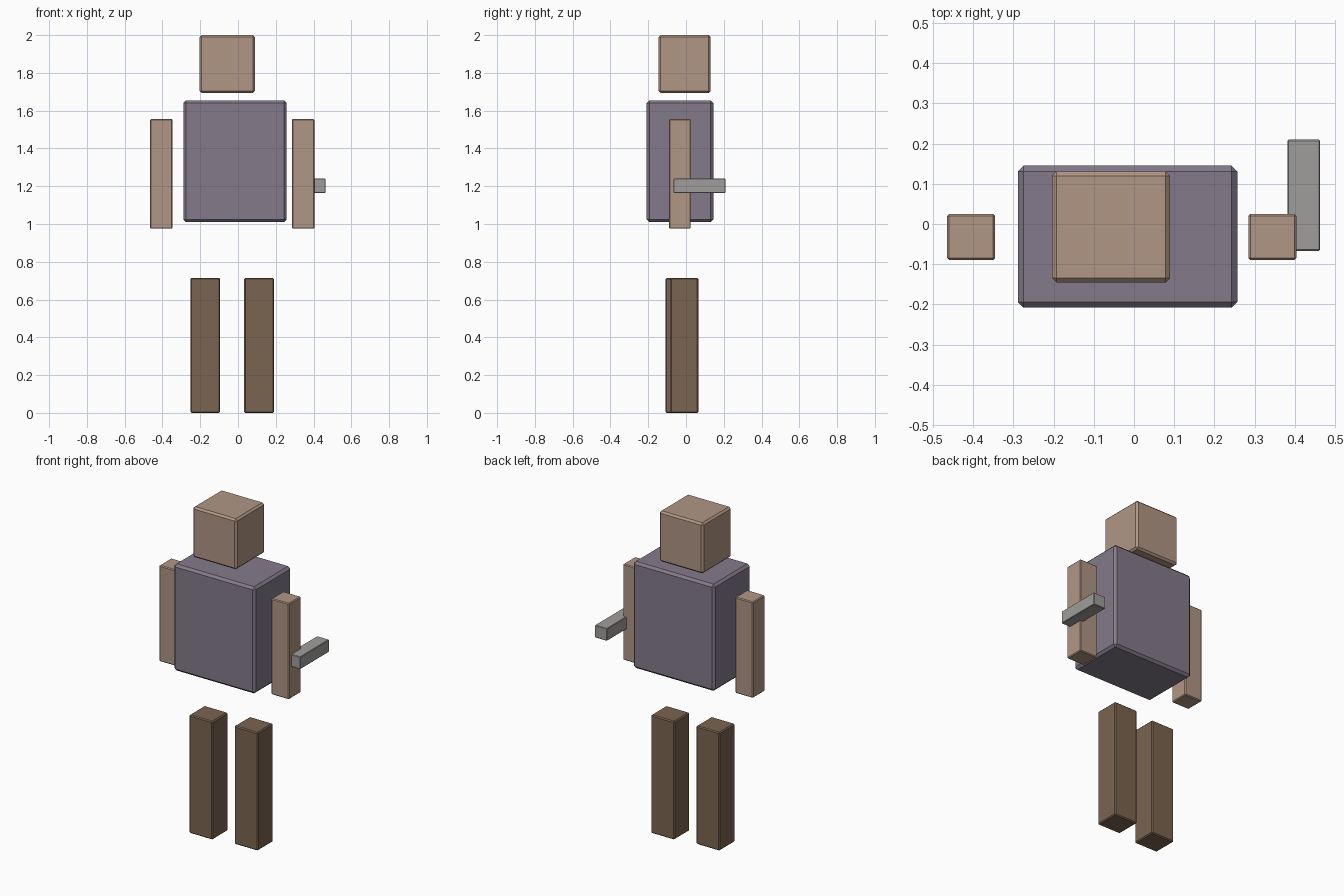
import bpy
from mathutils import Vector

if "Cube" in bpy.data.objects:
    bpy.data.objects.remove(bpy.data.objects["Cube"])


def srgb(*rgb):
    # 8-bit display colour to linear
    lin = [((c / 255 + 0.055) / 1.055) ** 2.4 for c in rgb]
    return (*lin, 1.0)


def material(name, *rgb):
    m = bpy.data.materials.new(name)
    m.diffuse_color = srgb(*rgb)
    m.use_nodes = True
    m.node_tree.nodes["Principled BSDF"].inputs["Base Color"].default_value = m.diffuse_color
    return m


skin = material("skin_tan", 176, 150, 132)
shirt = material("shirt_purple_grey", 132, 122, 138)
trousers = material("trousers_brown", 122, 100, 80)
metal = material("metal_grey", 160, 158, 156)


def block(name, lo, hi, mat, bevel):
    """Box between two corners with a narrow chamfer on every edge."""
    lo, hi = Vector(lo), Vector(hi)
    bpy.ops.mesh.primitive_cube_add(size=1, location=(lo + hi) / 2)
    ob = bpy.context.object
    ob.name = name
    ob.scale = hi - lo
    bpy.ops.object.transform_apply(location=False, rotation=False, scale=True)
    ob.data.materials.append(mat)
    mod = ob.modifiers.new("chamfer", 'BEVEL')
    mod.width = bevel
    mod.segments = 1
    return ob


# Head and torso
block("head", (-0.204, -0.145, 1.694), (0.09, 0.131, 2.0), skin, 0.011)
block("torso", (-0.289, -0.208, 1.01), (0.257, 0.145, 1.655), shirt, 0.014)

# Arms
for name, x in (("left_arm", -0.465), ("right_arm", 0.285)):
    block(name, (x, -0.09, 0.975), (x + 0.119, 0.025, 1.555), skin, 0.005)

# Legs, one set slightly further back
for name, x, y in (("left_leg", -0.252, -0.108), ("right_leg", 0.033, -0.083)):
    block(name, (x, y, 0.0), (x + 0.157, y + 0.148, 0.715), trousers, 0.006)

# Bar held beside the right arm
block("held_bar", (0.382, -0.067, 1.165), (0.463, 0.21, 1.24), metal, 0.003)
